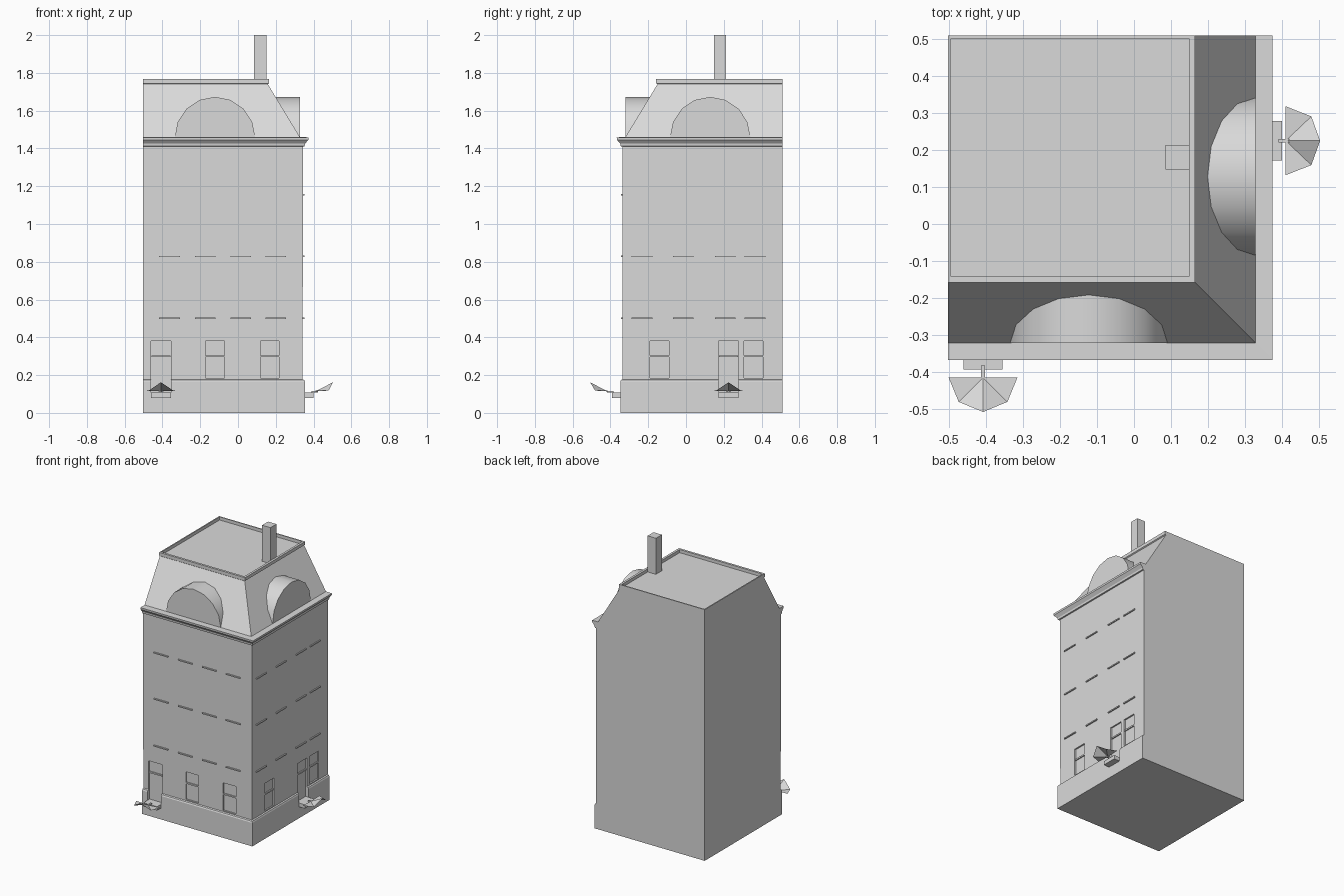
import bpy, bmesh, math

if "Cube" in bpy.data.objects:
    bpy.data.objects.remove(bpy.data.objects["Cube"])

stone = bpy.data.materials.new("light_grey_stone")
stone.diffuse_color = (0.7, 0.7, 0.7, 1)
stone.use_nodes = True
stone.node_tree.nodes["Principled BSDF"].inputs["Base Color"].default_value = stone.diffuse_color

LEFT, BACK = -0.503, 0.51      # flat party walls
SHIFT = 0.007                  # front facade offset against the right facade


def place(side, u, out, z):
    """u runs along a street facade, out points away from it."""
    return (u, SHIFT - out, z) if side == "front" else (out, u, z)


def make(name, verts, faces, solid=True):
    me = bpy.data.meshes.new(name)
    me.from_pydata(verts, [], faces)
    bm = bmesh.new()
    bm.from_mesh(me)
    if solid:
        bmesh.ops.recalc_face_normals(bm, faces=bm.faces)
    bm.to_mesh(me)
    bm.free()
    ob = bpy.data.objects.new(name, me)
    bpy.context.collection.objects.link(ob)
    me.materials.append(stone)
    return ob


def loft(name, rings):
    n = len(rings[0])
    verts = [p for r in rings for p in r]
    faces = [tuple(range(n)), tuple(range(len(verts) - n, len(verts)))]
    for k in range(len(rings) - 1):
        for i in range(n):
            j = (i + 1) % n
            faces.append((k*n + i, k*n + j, k*n + n + j, k*n + n + i))
    return make(name, verts, faces)


def facade_box(name, side, u, out, z):
    rings = [[place(side, a, b, c) for a, b in
              ((u[0], out[0]), (u[1], out[0]), (u[1], out[1]), (u[0], out[1]))] for c in z]
    return loft(name, rings)


def ring(d, z, inset=0.0):
    l, b = LEFT + inset, BACK - inset
    return [(l, SHIFT - d, z), (d, SHIFT - d, z), (d, b, z), (l, b, z)]


# main body: plinth, walls, cornice, mansard roof and rimmed flat top
profile = [(0.355, 0), (0.355, 0.165), (0.351, 0.174), (0.342, 0.178), (0.344, 1.41),
           (0.353, 1.412), (0.355, 1.425), (0.373, 1.446), (0.374, 1.459), (0.328, 1.46),
           (0.158, 1.74), (0.165, 1.745), (0.165, 1.768)]
rings = [ring(d, z) for d, z in profile]
rings += [ring(0.149, 1.768, 0.008), ring(0.149, 1.746, 0.008)]
body = loft("building_body", rings)


def cut(side, u, out, z):
    c = facade_box("opening_cutter", side, u, out, z)
    c.hide_render = True
    m = body.modifiers.new("opening", 'BOOLEAN')
    m.operation, m.solver, m.object = 'DIFFERENCE', 'EXACT', c
    bpy.context.view_layer.objects.active = body
    bpy.ops.object.modifier_apply(modifier=m.name)
    bpy.data.objects.remove(c)


layout = {
    "front": dict(door=-0.408, windows=(-0.122, 0.168),
                  sills=(-0.362, -0.173, 0.014, 0.2), dormer=-0.122),
    "right": dict(door=0.225, windows=(-0.14, 0.358),
                  sills=(-0.233, -0.015, 0.208, 0.365), dormer=0.128),
}

for side, L in layout.items():
    d = L["door"]
    # recessed doorway through the plinth, and ground floor windows
    cut(side, (d - 0.053, d + 0.053), (0.332, 0.45), (0.08, 0.38))
    for w in L["windows"]:
        cut(side, (w - 0.05, w + 0.05), (0.332, 0.35), (0.185, 0.38))
    for w in (d,) + L["windows"]:
        facade_box("transom_bar", side, (w - 0.05, w + 0.05), (0.328, 0.34), (0.295, 0.305))

    # window sills on three floors
    for z in (0.5, 0.83, 1.155):
        for u in L["sills"]:
            facade_box("window_sill", side, (u - 0.055, u + 0.055),
                       (0.335, 0.351), (z - 0.004, z + 0.004))

    # arched dormer, half of a 16-sided cylinder
    arc = [(L["dormer"] + 0.213*math.cos(math.pi*i/8), 1.458 + 0.215*math.sin(math.pi*i/8))
           for i in range(9)]
    dormer = loft("dormer", [[place(side, u, o, z) for u, z in arc] for o in (0.15, 0.3285)])
    bpy.ops.object.select_all(action='DESELECT')
    dormer.select_set(True)
    bpy.context.view_layer.objects.active = dormer
    bpy.ops.object.shade_smooth_by_angle(angle=math.radians(30))

    # door step and thin support rod
    facade_box("door_step", side, (d - 0.053, d + 0.053), (0.33, 0.4), (0.08, 0.107))
    facade_box("awning_rod", side, (d - 0.005, d + 0.005), (0.39, 0.424), (0.107, 0.117))

    # small fan awning, four segments with a raised tip
    fan = [place(side, d, 0.422, 0.114)]
    for i in range(5):
        a = math.pi * i / 4
        fan.append(place(side, d + 0.093*math.cos(a), 0.422 + (0.093 if side == "front" else 0.081)
                         * math.sin(a), 0.162 if i == 2 else 0.118))
    if side == "right":
        fan = [(x - 0.012 if i in (0, 1, 5) else x, y, z) for i, (x, y, z) in enumerate(fan)]
    make("fan_awning", fan, [(0, i, i + 1) for i in range(1, 5)], solid=False)

# chimney
facade_box("chimney", "right", (0.147, 0.213), (0.085, 0.15), (1.74, 2.0))
